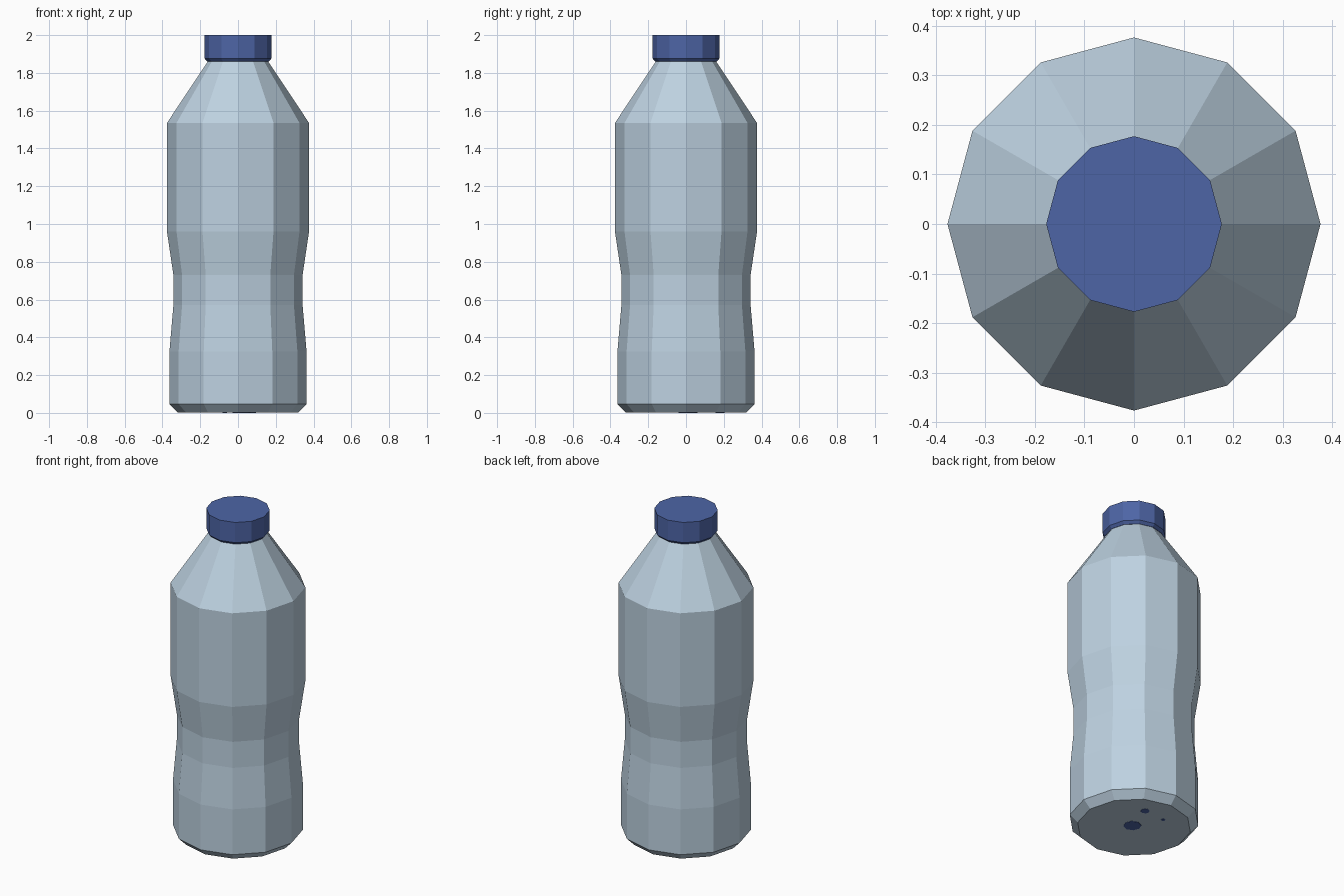
import bpy, math

if "Cube" in bpy.data.objects:
    bpy.data.objects.remove(bpy.data.objects["Cube"])

SIDES = 12


def material(name, rgb):
    m = bpy.data.materials.new(name)
    m.diffuse_color = (*rgb, 1)
    m.use_nodes = True
    m.node_tree.nodes["Principled BSDF"].inputs["Base Color"].default_value = m.diffuse_color
    return m


def lathe(name, profile, mat, sides=SIDES, centre=(0, 0)):
    """Closed flat-shaded solid of revolution from (radius, height) pairs."""
    verts, faces = [], []
    for r, z in profile:
        for i in range(sides):
            a = 2 * math.pi * i / sides
            verts.append((centre[0] + r * math.cos(a), centre[1] + r * math.sin(a), z))
    for k in range(len(profile) - 1):
        for i in range(sides):
            j = (i + 1) % sides
            faces.append((k * sides + i, k * sides + j,
                          (k + 1) * sides + j, (k + 1) * sides + i))
    faces.append(tuple(reversed(range(sides))))
    top = (len(profile) - 1) * sides
    faces.append(tuple(range(top, top + sides)))
    me = bpy.data.meshes.new(name)
    me.from_pydata(verts, [], faces)
    me.materials.append(mat)
    ob = bpy.data.objects.new(name, me)
    bpy.context.collection.objects.link(ob)
    return ob


plastic = material("pale blue grey plastic", (0.51, 0.64, 0.75))
blue = material("cap blue", (0.075, 0.13, 0.38))

# Bottle body with chamfered base, waist and conical shoulder
lathe("bottle_body", [
    (0.318, 0.002), (0.363, 0.047), (0.363, 0.325), (0.342, 0.57), (0.342, 0.73),
    (0.376, 0.96), (0.376, 1.535), (0.155, 1.868)], plastic)

# Screw cap with a small chamfer at its lower rim
lathe("cap", [(0.162, 1.86), (0.177, 1.876), (0.177, 2.0)], blue)

# Small blue marks under the base
for n, (x, y, r) in enumerate([(0.02, 0.01, 0.05), (0.07, 0.18, 0.025), (-0.07, 0.17, 0.012)]):
    lathe(f"base_mark_{n + 1}", [(r, 0.0), (r, 0.003)], blue, 8, (x, y))
